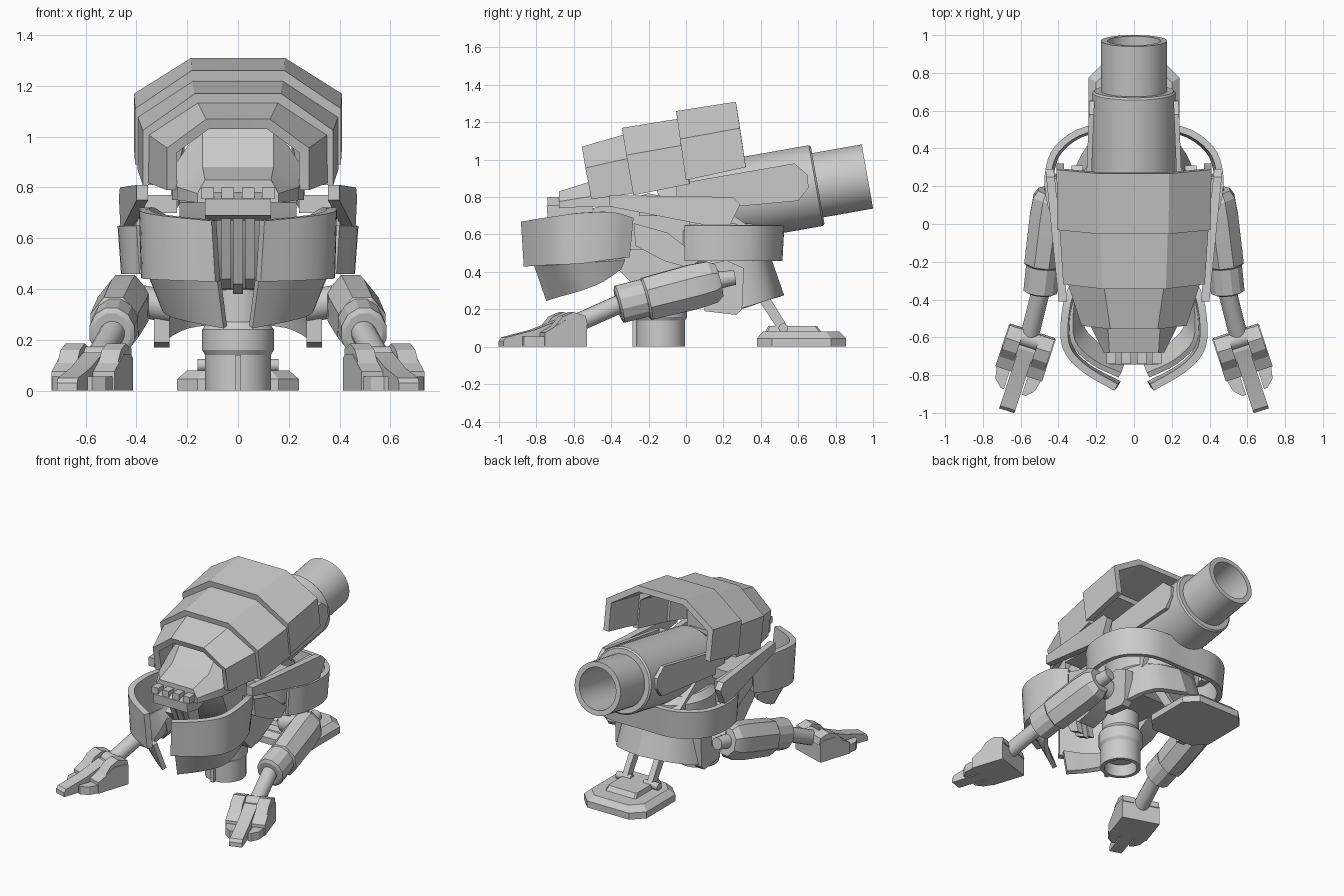
import bpy, bmesh, math
from mathutils import Vector, Matrix

if "Cube" in bpy.data.objects:
    bpy.data.objects.remove(bpy.data.objects["Cube"])

I = Matrix.Identity(4)


def finish(name, bm, mirror=False, thick=0):
    """Turn a bmesh into an object with optional mirror and thickness."""
    bmesh.ops.recalc_face_normals(bm, faces=bm.faces)
    me = bpy.data.meshes.new(name)
    bm.to_mesh(me)
    bm.free()
    ob = bpy.data.objects.new(name, me)
    bpy.context.collection.objects.link(ob)
    if mirror:
        ob.modifiers.new("mirror", 'MIRROR')
    if thick:
        s = ob.modifiers.new("thickness", 'SOLIDIFY')
        s.thickness, s.offset, s.use_even_offset = thick, 0, True
    return ob


def grid(name, rows, loop=False, caps=False, mirror=False, thick=0, m=I):
    """Quads between rows of points: shells, lofts and tubes."""
    bm = bmesh.new()
    vs = [[bm.verts.new(m @ Vector(p)) for p in r] for r in rows]
    n = len(rows[0])
    for a, b in zip(vs, vs[1:]):
        for i in range(n if loop else n - 1):
            j = (i + 1) % n
            bm.faces.new((a[i], a[j], b[j], b[i]))
    if caps:
        bm.faces.new(vs[0])
        bm.faces.new(vs[-1])
    return finish(name, bm, mirror, thick)


def prism(name, poly, x0, x1, mirror=False, m=I, skew=0):
    """(y, z) outline extruded along x; skew shifts x with y."""
    rows = [[(x + skew * y, y, z) for y, z in poly] for x in (x0, x1)]
    return grid(name, rows, True, True, mirror, 0, m)


def box(name, x0, x1, y0, y1, z0, z1, **k):
    return prism(name, [(y0, z0), (y1, z0), (y1, z1), (y0, z1)], x0, x1, **k)


def lathe(name, prof, p, d, sides=32, mirror=False, squash=1):
    """(radius, distance) profile turned around the axis p + t*d."""
    m = Matrix.Translation(p) @ Vector(d).to_track_quat('Z', 'Y').to_matrix().to_4x4()
    step = 2 * math.pi / sides
    rows = [[(squash * r * math.cos((i + .5) * step), r * math.sin((i + .5) * step), t)
             for i in range(sides)] for r, t in prof]
    return grid(name, rows, True, True, mirror, 0, m)


def rod(name, a, b, r0, r1, sides=16):
    d = Vector(b) - Vector(a)
    return lathe(name, [(r0, 0), (r1, d.length)], a, d, sides, True)


def smooth(pts, n=4):
    """Catmull-Rom resampling of a path."""
    P = [Vector(p) for p in pts]
    P = [2 * P[0] - P[1]] + P + [2 * P[-1] - P[-2]]
    out = []
    for a, b, c, d in zip(P, P[1:], P[2:], P[3:]):
        for k in range(n):
            t = k / n
            out.append(.5 * (2 * b + (c - a) * t + (2 * a - 5 * b + 4 * c - d) * t * t
                             + (3 * b - a - 3 * c + d) * t ** 3))
    return out + [P[-2]]


# Back armour: three overlapping arched shells
def arch(yt, zt, yb, zb, w):
    ys, zs = yb + .6 * (yt - yb), zb + .6 * (zt - zb)
    half = [(w, yb, zb), (w, ys, zs), (.46 * w, yt, zt)]
    return half + [(-x, y, z) for x, y, z in reversed(half)]


shells = {
    "front_shell": ((-.55, 1.05, -.50, .79, .26), (-.31, 1.12, -.27, .82, .335)),
    "middle_shell": ((-.34, 1.15, -.28, .81, .355), (-.03, 1.20, .02, .87, .375)),
    "rear_shell": ((-.05, 1.24, 0, .89, .385), (.27, 1.29, .32, .96, .39)),
}
for name, (a, b) in shells.items():
    grid(name, [arch(*a), arch(*b)], thick=.04)

# Cannon barrel
axis = Vector((0, math.cos(math.radians(10)), math.sin(math.radians(10))))
lathe("cannon_barrel", [(.14, -.6), (.14, 0), (.175, 0), (.175, -.27), (.21, -.27),
                        (.22, -.28), (.22, -1.0), (.16, -1.12)], (0, .97, .91), axis)
prism("barrel_side_plate", [(-.05, .87), (.58, .98), (.65, .92), (.655, .85), (.6, .78), (-.05, .72)],
      .235, .262, mirror=True, skew=-.04)

# Head: hood, brow teeth, jaw and throat
def hood(y, z0, z1, w0, w1):
    zm = z0 + .4 * (z1 - z0)
    return [(-w0, y, z0), (w0, y, z0), (w0, y, zm), (w1, y, z1), (-w1, y, z1), (-w0, y, zm)]


grid("head_hood", [hood(-.68, .74, .83, .16, .13), hood(-.52, .75, .88, .24, .14),
                   hood(-.38, .75, 1.05, .26, .14)], True, True)
prism("jaw", [(-.745, .755), (-.74, .69), (-.62, .67), (-.5, .72), (-.5, .78), (-.68, .78)], -.13, .13)
for i in range(4):
    x = -.12 + .08 * i
    box("brow_tooth", x - .025, x + .025, -.74, -.66, .755, .80)
for i in range(3):
    x = -.047 + .047 * i
    prism("throat_plate", [(-.68, .7), (-.55, .7), (-.48, .38 + .02 * abs(i - 1)),
                           (-.56, .42 + .02 * abs(i - 1))], x - .02, x + .02)

# Front collar: upper wall and leaning lower guard
top = [(.30, -.29, .69), (.35, -.40, .72), (.37, -.57, .715), (.345, -.68, .70), (.25, -.775, .685), (.095, -.865, .67)]
low = [(.29, -.31, .48), (.345, -.42, .465), (.362, -.56, .445), (.335, -.67, .44), (.24, -.765, .435), (.08, -.85, .43)]
grid("front_collar", [smooth(top), smooth(low)], mirror=True, thick=.04)
g0 = [(.31, -.33, .47), (.335, -.46, .46), (.325, -.62, .45), (.22, -.73, .44), (.075, -.80, .44)]
g1 = [(.29, -.35, .42), (.29, -.45, .35), (.27, -.56, .305), (.17, -.66, .275), (.05, -.735, .25)]
grid("collar_lower_guard", [smooth(g0), smooth(g1)], mirror=True, thick=.03)

# Side plates sweeping back, with the riser that ties them to the rear collar
prism("side_plate", [(-.41, .81), (.25, .80), (.29, .76), (.23, .64), (.18, .635), (-.41, .75)],
      .395, .44, mirror=True, skew=.10)
prism("collar_riser", [(.02, .78), (.24, .79), (.22, .64), (.02, .64)], .36, .40, mirror=True, skew=.1)
box("side_plate_mount", .24, .37, -.25, .05, .70, .77, mirror=True)

# Rear collar and flared skirt
ring = [(.385, .0), (.44, .10), (.455, .26), (.405, .40), (.25, .50), (0, .505)]
grid("rear_collar", [smooth([(x, y, .65) for x, y in ring]),
                     smooth([(x * .97, y * .98, .46) for x, y in ring])], mirror=True, thick=.035)
s0 = [(.25, .10, .47), (.25, .25, .47), (.17, .39, .47), (0, .44, .47)]
s1 = [(.30, .12, .19), (.30, .28, .20), (.20, .44, .25), (0, .51, .27)]
grid("rear_skirt", [smooth(s0), smooth(s1)], mirror=True, thick=.03)

# Torso and turntable core
prism("torso", [(-.50, .74), (-.42, .55), (-.28, .40), (.2, .36), (.36, .46), (.40, .60), (.2, .74), (-.2, .82)],
      -.23, .23)
lathe("turntable", [(.24, 0), (.29, .06), (.29, .20), (.25, .24)], (0, .16, .42), (0, 0, 1))
prism("torso_brace", [(-.28, .66), (-.1, .61), (.08, .47), (.02, .42), (-.12, .46), (-.27, .54)], .23, .32, mirror=True)
prism("belly_bracket", [(-.42, .47), (-.24, .29), (-.14, .31), (.05, .42), (-.1, .52), (-.3, .52)], .14, .27, mirror=True)
prism("hip_plate", [(.10, .44), (.22, .46), (.31, .42), (.30, .20), (.27, .17), (.10, .19)], .27, .33, mirror=True)

# Central support post
lathe("support_post", [(.10, .08), (.105, 0), (.13, 0), (.13, .14), (.142, .16), (.142, .24), (.12, .27), (.12, .46)],
      (0, -.135, 0), (0, 0, 1))
box("post_rib", -.012, .012, -.285, -.25, 0, .14)

# Front arms
rod("shoulder_joint", (.26, .13, .33), (.43, .13, .36), .065, .065)
rod("shoulder_pin", (.42, .26, .37), (.44, .08, .34), .04, .055)
lathe("upper_arm", [(.095, 0), (.122, .04), (.130, .14), (.124, .40), (.108, .41)],
      (.435, .175, .355), (.13, -.97, -.25), 8, True, .82)
lathe("arm_cuff", [(.105, 0), (.105, .14), (.085, .15)], (.482, -.22, .262), (.1, -.97, -.25), 12, True, .88)
rod("forearm", (.49, -.34, .235), (.56, -.62, .11), .05, .05)

# Hands: palm, knuckle hinge and three toes
H = Matrix.Translation((.57, -.67, 0)) @ Matrix.Rotation(math.radians(18), 4, 'Z')
prism("palm", [(.105, .0), (.105, .13), (.08, .145), (-.01, .145), (-.13, .075), (-.13, 0)], -.13, .13, mirror=True, m=H)
for x0, x1 in ((-.125, -.045), (.045, .125)):
    prism("knuckle", [(.11, .12), (.10, .165), (.03, .185), (-.03, .16), (-.08, .1)], x0, x1, mirror=True, m=H)
rod("wrist_hinge", H @ Vector((-.10, .06, .13)), H @ Vector((.10, .06, .13)), .045, .045)
prism("middle_toe", [(.0, .15), (-.16, .09), (-.32, .05), (-.335, .03), (-.335, 0), (0, 0)], -.042, .042, mirror=True, m=H)
for s in (-1, 1):
    o = [(.05, -.12), (.125, -.12), (.11, -.19), (.07, -.23), (.05, -.23)]
    grid("side_toe", [[(s * x, y, z) for x, y in o] for z in (0, .055)], True, True, True, 0, H)

# Rear foot: chamfered pad, raised block and twin struts
def pad(w, y0, y1, c, z):
    h = [(w - c, y0, z), (w, y0 + c, z), (w, y1 - c, z), (w - c, y1, z)]
    return h + [(-x, y, z) for x, y, z in reversed(h)]


grid("rear_foot", [pad(.24, .38, .855, .08, 0), pad(.24, .38, .855, .08, .045), pad(.20, .41, .82, .07, .08)], True, True)
grid("foot_block", [pad(.12, .42, .73, .01, .07), pad(.11, .44, .70, .01, .11)], True, True)
prism("foot_strut", [(.56, .08), (.50, .08), (.34, .32), (.40, .34)], .075, .115, mirror=True)
rod("strut_axle", (.05, .52, .10), (.16, .52, .10), .025, .025)

# Bake modifiers and smooth the round parts
for ob in bpy.data.objects:
    ob.select_set(True)
bpy.context.view_layer.objects.active = bpy.data.objects["torso"]
bpy.ops.object.convert(target='MESH')
bpy.ops.object.shade_smooth_by_angle(angle=math.radians(25))
